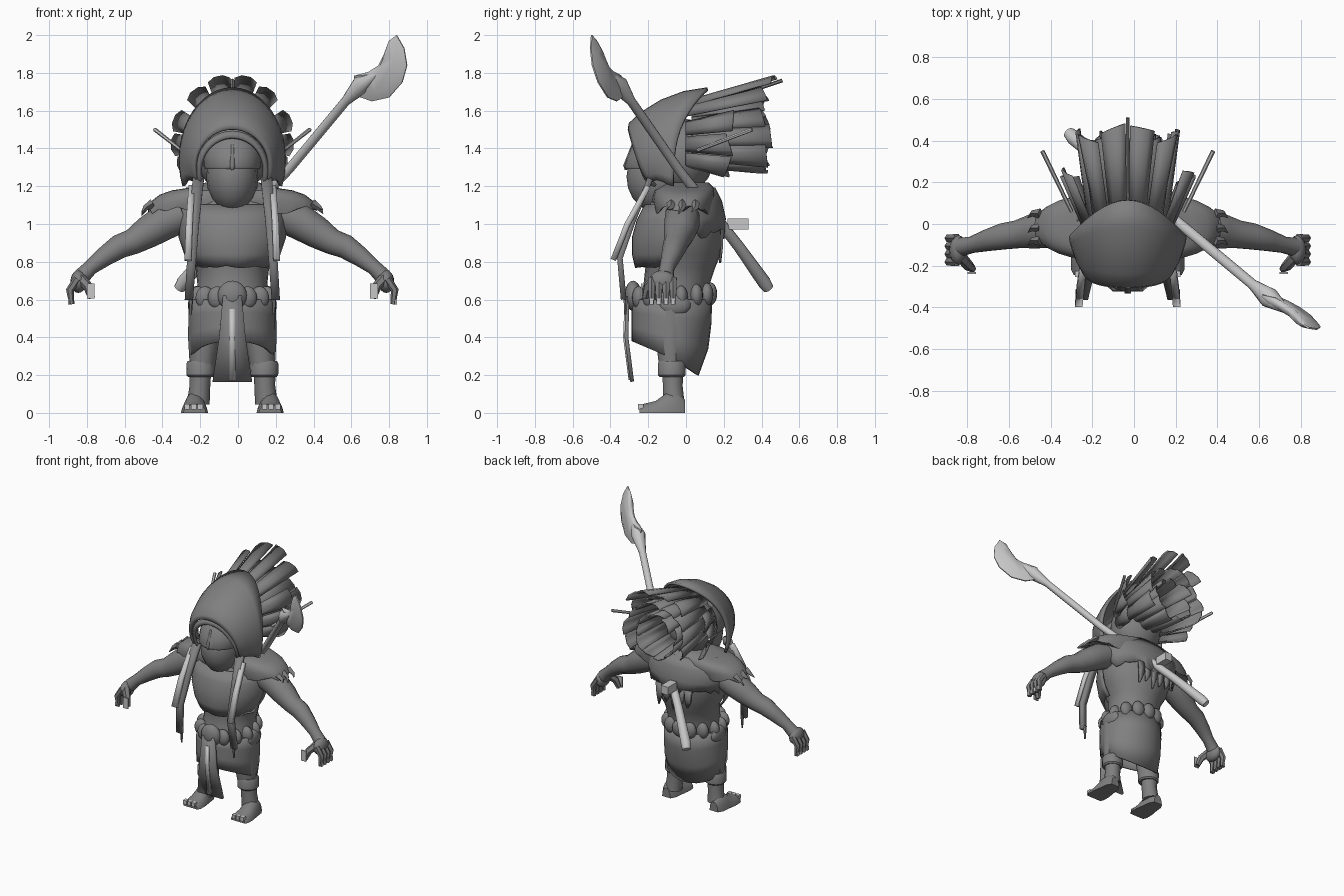
import bpy, bmesh, random
from math import sin, cos, pi, radians, copysign
from mathutils import Vector

random.seed(4)
if "Cube" in bpy.data.objects:
    bpy.data.objects.remove(bpy.data.objects["Cube"], do_unlink=True)

SHIFT = Vector((-0.03, 0, 0))  # the figure's middle sits beside the origin


def material(name, value):
    mat = bpy.data.materials.new(name)
    mat.use_nodes = True
    colour = (value, value, value, 1)
    mat.diffuse_color = colour
    mat.node_tree.nodes["Principled BSDF"].inputs["Base Color"].default_value = colour
    return mat


DARK = material("dark grey", 0.215)
LIGHT = material("light grey", 0.57)


def finish(name, bm, mat, thickness=0, angle=40):
    bmesh.ops.recalc_face_normals(bm, faces=bm.faces)
    bmesh.ops.translate(bm, verts=bm.verts, vec=SHIFT)
    mesh = bpy.data.meshes.new(name)
    bm.to_mesh(mesh)
    bm.free()
    mesh.materials.append(mat)
    obj = bpy.data.objects.new(name, mesh)
    bpy.context.collection.objects.link(obj)
    bpy.ops.object.select_all(action='DESELECT')
    obj.select_set(True)
    bpy.context.view_layer.objects.active = obj
    bpy.ops.object.shade_smooth_by_angle(angle=radians(angle))
    if thickness:
        shell = obj.modifiers.new("thickness", 'SOLIDIFY')
        shell.thickness = thickness
        shell.offset = 0
    return obj


def loft(name, rows, mat=DARK, closed=True, caps=True, thickness=0, angle=40):
    """Skin rows of points that all have the same count."""
    bm = bmesh.new()
    grid = [[bm.verts.new(p) for p in row] for row in rows]
    count = len(grid[0])
    for low, high in zip(grid, grid[1:]):
        for i in range(count if closed else count - 1):
            j = (i + 1) % count
            bm.faces.new((low[i], low[j], high[j], high[i]))
    if closed and caps:
        bm.faces.new(grid[0])
        bm.faces.new(grid[-1])
    return finish(name, bm, mat, thickness, angle)


def rings(name, profile, n=24, power=1):
    """Stack ovals given as height, half width, half depth, y centre."""
    def bend(value):
        return copysign(abs(value) ** power, value)
    rows = [[(w * bend(cos(2 * pi * i / n)), c + d * bend(sin(2 * pi * i / n)), z)
             for i in range(n)] for z, w, d, c in profile]
    return loft(name, rows)


def drape(name, start, end, profile, ragged, n=20):
    """Open cloth over part of an oval body, with a torn last row."""
    rows = []
    for k, (z, w, d, c) in enumerate(profile):
        torn = ragged if k == len(profile) - 1 else 0
        angles = [radians(start + (end - start) * i / n) for i in range(n + 1)]
        rows.append([(w * cos(a), c + d * sin(a), z + torn * random.uniform(-1, 1))
                     for a in angles])
    loft(name, rows, closed=False, thickness=.012)


def tube(name, path, mat=DARK, n=10):
    """Round limb through points given as x, y, z, radius."""
    pts = [Vector(p[:3]) for p in path]
    rows = []
    for k, p in enumerate(pts):
        t = (pts[min(k + 1, len(pts) - 1)] - pts[max(k - 1, 0)]).normalized()
        u = t.cross(Vector((0, 1, 0)) if abs(t.y) < 0.9 else Vector((1, 0, 0))).normalized()
        v = u.cross(t)
        r = path[k][3]
        rows.append([p + r * (u * cos(2 * pi * i / n) + v * sin(2 * pi * i / n))
                     for i in range(n)])
    return loft(name, rows, mat)


def ball(name, place, size):
    bm = bmesh.new()
    bmesh.ops.create_uvsphere(bm, u_segments=16, v_segments=10, radius=1)
    bmesh.ops.scale(bm, verts=bm.verts, vec=size)
    bmesh.ops.translate(bm, verts=bm.verts, vec=place)
    return finish(name, bm, DARK)


def box(name, place, size):
    bm = bmesh.new()
    bmesh.ops.create_cube(bm, size=1)
    bmesh.ops.scale(bm, verts=bm.verts, vec=size)
    bmesh.ops.translate(bm, verts=bm.verts, vec=place)
    return finish(name, bm, LIGHT, angle=20)


def strip(name, path, mat=DARK, thickness=0.02):
    """Hanging band given as x, y, z, half width."""
    rows = [[(x - w, y, z), (x + w, y, z)] for x, y, z, w in path]
    return loft(name, rows, mat, closed=False, thickness=thickness)


# Torso, bib and shoulder cape
rings("torso", [(.56, .2, .185, -.07), (.68, .185, .175, -.05), (.77, .195, .185, -.03),
                (.84, .235, .21, -.025), (.94, .27, .23, -.03), (1.04, .275, .215, -.015),
                (1.13, .25, .18, -.01), (1.21, .15, .13, -.01)])
drape("chest_bib", 185, 355, [(1.1, .26, .195, -.02), (1.02, .28, .225, -.03),
                              (.93, .28, .245, -.035), (.84, .25, .235, -.045),
                              (.775, .205, .215, -.05)], .006)
drape("back_cape", 5, 175, [(1.19, .24, .15, 0), (1.12, .32, .185, 0), (1.03, .31, .2, .005),
                            (.95, .285, .195, .005)], .03)
cape = rings("shoulder_cape", [(1.08, .45, .15, -.015), (1.12, .43, .165, -.015),
                               (1.155, .385, .165, -.01), (1.178, .32, .16, -.01),
                               (1.19, .24, .15, 0), (1.22, .14, .12, 0)], n=32, power=.75)
for v in cape.data.vertices:  # ragged hem
    if v.co.z < 1.09:
        v.co.z += random.uniform(-.03, .02)
for i in range(5):
    x = -.12 + .06 * i
    strip("back_rag", [(x, .19, .97, .03), (x, .19, .88, .022),
                       (x + .01, .18, random.uniform(.79, .84), .003)], thickness=.012)

# Skirt with a hem that drops toward the back
skirt = []
for f in (0, .3, .65, 1):
    row = []
    for i in range(28):
        a = 2 * pi * i / 28
        s = sin(a)
        depth = .205 - (.07 * f ** 3 if s > 0 else 0)
        row.append((.215 * cos(a) * (1 + .03 * sin(pi * f)), -.075 + depth * s,
                    .6 + f * (-.31 - .09 * s)))
    skirt.append(row)
loft("skirt", skirt, caps=False, thickness=.015)

# Belt of rounded lumps
for i in range(1, 14):
    a = 2 * pi * i / 14 - pi / 2
    back = max(sin(a), 0)
    ball("belt_lump", (.185 * cos(a), -.07 + .2 * sin(a), .61 + .02 * back),
         (.05, .035, .06))
ball("belt_buckle", (0, -.28, .62), (.078, .045, .08))

# Front cloth with a pale centre stripe
strip("front_cloth", [(0, -.31, .62, .05), (0, -.315, .4, .07), (0, -.285, .165, .105)])
strip("front_cloth_stripe", [(0, -.323, .55, .014), (0, -.329, .4, .015),
                             (0, -.3, .175, .016)], LIGHT, .008)

# Head and mask
ball("head", (0, -.02, 1.36), (.19, .17, .2))
ball("mask_jaw", (0, -.15, 1.25), (.138, .165, .19))
rings("mask_brow", [(1.29, .145, .165, -.155), (1.305, .152, .172, -.155),
                    (1.36, .153, .165, -.145), (1.42, .145, .15, -.135),
                    (1.48, .1, .1, -.12)])
tube("mask_nose_ridge", [(0, -.318, 1.285, .006), (0, -.318, 1.305, .016),
                         (0, -.28, 1.42, .008)])


# Hood: arches from the face opening to the back rim
def arch(w, centre, h, y_low, y_top, power, n=28):
    row = []
    for i in range(n + 1):
        a = (2 * i / n - 1) * 1.95
        lift = max((cos(a) + .37) / 1.37, 0) ** power
        row.append((w * sin(a), y_low + (y_top - y_low) * lift, centre + h * cos(a)))
    return row


loft("hood", [arch(.195, 1.3, .2, -.19, -.3, .6), arch(.21, 1.31, .22, -.175, -.295, .7),
              arch(.24, 1.33, .255, -.15, -.235, 1), arch(.26, 1.34, .31, -.12, -.13, 2),
              arch(.27, 1.34, .355, -.09, -.01, 3), arch(.275, 1.34, .375, -.065, .115, 3)],
     closed=False, thickness=.018)
loft("hood_lining", [arch(.168, 1.28, .175, -.19, -.285, .6),
                     arch(.19, 1.28, .21, -.16, -.27, .6)], closed=False, thickness=.02)


# Curved plank feathers fanning out behind the hood
def feather(angle, r_start, y_start, r_end, y_end, width):
    a = radians(angle)
    out = Vector((sin(a), 0, cos(a)))
    across = Vector((cos(a), 0, -sin(a)))
    rows = []
    for r, y, w, skew in ((r_start, y_start, width * .65, 0),
                          (r_end, y_end, width, random.uniform(-.03, .03))):
        rows.append([Vector((0, y + skew * u, 1.43)) + across * (u * w)
                     + out * (r + .025 * (1 - u * u)) for u in (-1, -.4, .4, 1)])
    loft("feather", rows, closed=False, thickness=.01, angle=20)


for side in (1, -1):
    for angle, r, y in ((12, .335, .46), (36, .32, .41), (68, .31, .25), (92, .3, .23),
                        (116, .29, .22)):
        feather(side * angle, .2, 0, r, y, .058)
for k in range(-4, 5):
    feather(k * 27, .17, .03, .225, random.uniform(.38, .45), .062)
for k in range(9):
    feather(k * 40, .11, .05, .14, random.uniform(.38, .44), .055)
tube("quill_top", [(0, .1, 1.62, .008), (0, .51, 1.76, .01)], n=6)

# Parts found on both sides
for side, label in ((1, "left"), (-1, "right")):
    def part(kind, path, mat=DARK, n=10, label=label, side=side):
        tube(label + "_" + kind, [(side * p[0], *p[1:]) for p in path], mat, n)

    part("quill", [(.27, .06, 1.39, .009), (.41, .35, 1.5, .011)], LIGHT, 6)

    # Arm, hand and fingers
    part("arm", [(.26, -.02, 1.05, .09), (.36, -.02, 1.01, .095), (.45, -.035, .955, .085),
                 (.53, -.05, .905, .068), (.6, -.06, .88, .064), (.68, -.08, .825, .052),
                 (.75, -.1, .77, .04), (.8, -.11, .72, .045)], n=14)
    ball(label + "_palm", (side * .815, -.125, .695), (.042, .072, .06))
    for i in range(4):
        y = -.068 - .038 * i
        part("finger", [(.82, y, .71, .022), (.86, y, .65, .021), (.85, y, .575, .014)], n=6)
        box(label + "_finger_nail", (side * .866, y, .59), (.009, .022, .03))
    part("thumb", [(.8, -.16, .71, .028), (.765, -.2, .67, .026), (.745, -.215, .61, .018)], n=6)
    box(label + "_thumb_nail", (side * .75, -.235, .645), (.04, .009, .08))

    # Cape fringe
    for y in (-.08, -.02, .05):
        part("cape_fringe", [(.42, y, 1.11, .025), (.46, y, 1.085, .015),
                             (.48, y - .02, random.uniform(1.04, 1.08), .002)], n=4)

    # Long straps slanting outward from the hood
    strip(label + "_strap", [(side * .18, -.19, 1.24, .03), (side * .2, -.28, 1.02, .026),
                             (side * .215, -.35, .82, .024), (side * .23, -.33, .6, .022)],
          thickness=.03)
    strip(label + "_outer_strap", [(side * .215, -.2, 1.2, .016), (side * .228, -.31, 1.0, .018),
                                   (side * .235, -.385, .81, .018)], LIGHT, .03)
    part("strap_tassel", [(.22, -.32, .62, .014), (.22, -.32, .52, .006)], n=6)

    # Leg, cuff and foot
    part("trouser", [(.14, -.08, .58, .09), (.15, -.08, .4, .085), (.16, -.08, .25, .066)])
    part("cuff", [(.168, -.075, .19, .066), (.168, -.075, .2, .075), (.168, -.075, .26, .076),
                  (.168, -.075, .275, .068)], n=14)
    part("ankle", [(.17, -.07, .22, .058), (.172, -.07, .14, .055), (.18, -.065, .05, .06)])
    foot = [[(side * .2 + w * cos(2 * pi * i / 14), y, max(0, h * sin(2 * pi * i / 14)))
             for i in range(14)]
            for y, w, h in ((-.245, .06, .045), (-.22, .072, .05), (-.16, .072, .065),
                            (-.1, .062, .11), (-.04, .055, .11), (-.005, .035, .07))]
    loft(label + "_foot", foot)
    for x in (.17, .205, .24):
        box(label + "_toe_nail", (side * x, -.24, .032), (.028, .03, .03))
    ball(label + "_belt_pouch", (side * .2, -.06, .57), (.035, .085, .058))

# Long paddle-bladed staff slung across the back
tube("staff", [(-.28, .435, .66, .03), (-.26, .415, .69, .036), (-.1, .28, .88, .03),
               (.3, -.04, 1.29, .025), (.6, -.29, 1.65, .025), (.68, -.355, 1.735, .05),
               (.77, -.42, 1.8, .014)], LIGHT, 12)
outline = [(.655, 1.68), (.645, 1.785), (.72, 1.805), (.775, 1.84), (.8, 1.89), (.83, 1.97),
           (.87, 2), (.91, 1.93), (.925, 1.84), (.9, 1.75), (.83, 1.67), (.74, 1.65)]
normal = Vector((.45, .87, .18))
middle = Vector((.8, -.43, 1.8))
edge = [Vector((x, -.34 - .5 * (x - .65) - .2 * (z - 1.75), z)) for x, z in outline]
inner = [p.lerp(middle, .35) for p in edge]
loft("staff_blade", [[p + normal * .022 for p in inner], [p + normal * .004 for p in edge],
                     [p - normal * .004 for p in edge], [p - normal * .022 for p in inner]],
     LIGHT, angle=50)
box("staff_bracket", (-.02, .275, 1.0), (.06, .11, .06))
